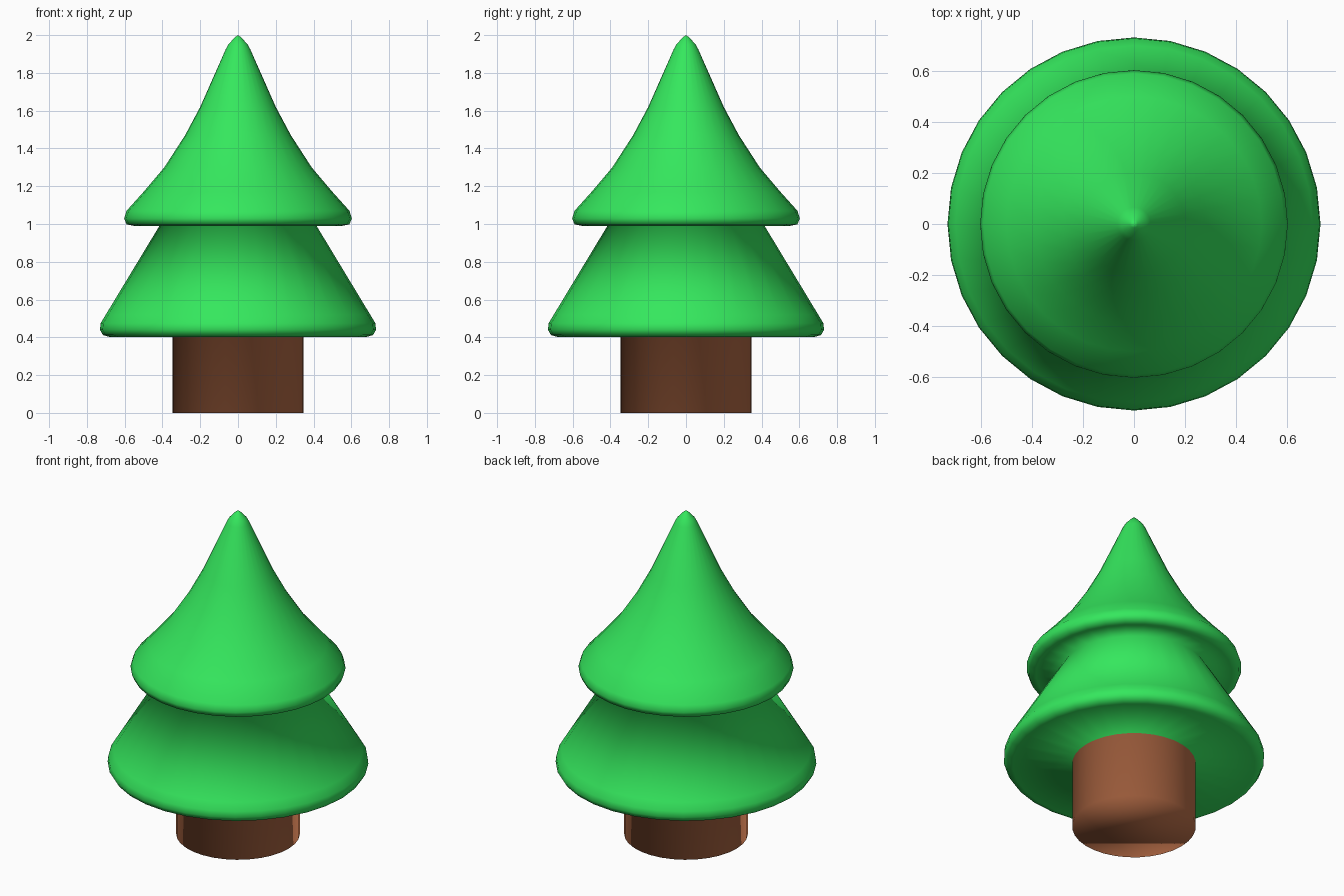
import bpy, bmesh
from math import tau, cos, sin

SIDES = 32

cube = bpy.data.objects.get("Cube")
if cube:
    bpy.data.objects.remove(cube)


def make_material(name, rgb):
    mat = bpy.data.materials.new(name)
    mat.use_nodes = True
    mat.diffuse_color = (*rgb, 1)
    mat.node_tree.nodes["Principled BSDF"].inputs["Base Color"].default_value = (*rgb, 1)
    return mat


def lathe(name, sections, tip_height):
    """Turn bottom-to-top (material, profile) sections into one smooth skin closed by a tip."""
    mesh = bpy.data.meshes.new(name)
    bm = bmesh.new()
    last = None
    for index, (mat, profile) in enumerate(sections):
        mesh.materials.append(mat)
        for r, z in profile:
            ring = [bm.verts.new((r * cos(tau * i / SIDES), r * sin(tau * i / SIDES), z))
                    for i in range(SIDES)]
            if last is None:
                bm.faces.new(ring)
            else:
                for i in range(SIDES):
                    j = (i + 1) % SIDES
                    face = bm.faces.new((last[i], last[j], ring[j], ring[i]))
                    face.material_index = index
            last = ring
    # Pointed tip in the last section's colour
    tip = bm.verts.new((0, 0, tip_height))
    for i in range(SIDES):
        face = bm.faces.new((last[i], last[(i + 1) % SIDES], tip))
        face.material_index = index
    bmesh.ops.recalc_face_normals(bm, faces=bm.faces)
    for face in bm.faces:
        face.smooth = True
    bm.to_mesh(mesh)
    bm.free()
    obj = bpy.data.objects.new(name, mesh)
    bpy.context.collection.objects.link(obj)


green = make_material("leaf green", (0.035, 0.80, 0.11))
brown = make_material("bark brown", (0.50, 0.16, 0.066))

# Trunk
trunk = [(0.347, 0), (0.347, 0.405)]

# Lower foliage: flat underside, rounded rim, sloping skirt
lower_foliage = [(0.68, 0.402), (0.715, 0.412), (0.731, 0.44),
                 (0.727, 0.475), (0.70, 0.52), (0.413, 0.995)]

# Upper foliage: flat underside, rounded rim, flared sides, blunt point
upper_foliage = [(0.55, 0.99), (0.59, 0.998), (0.603, 1.03), (0.59, 1.07),
                 (0.50, 1.17), (0.39, 1.30), (0.28, 1.47), (0.20, 1.62),
                 (0.065, 1.925), (0.05, 1.952), (0.015, 1.99)]

lathe("tree", [(brown, trunk), (green, lower_foliage + upper_foliage)], 2.0)
